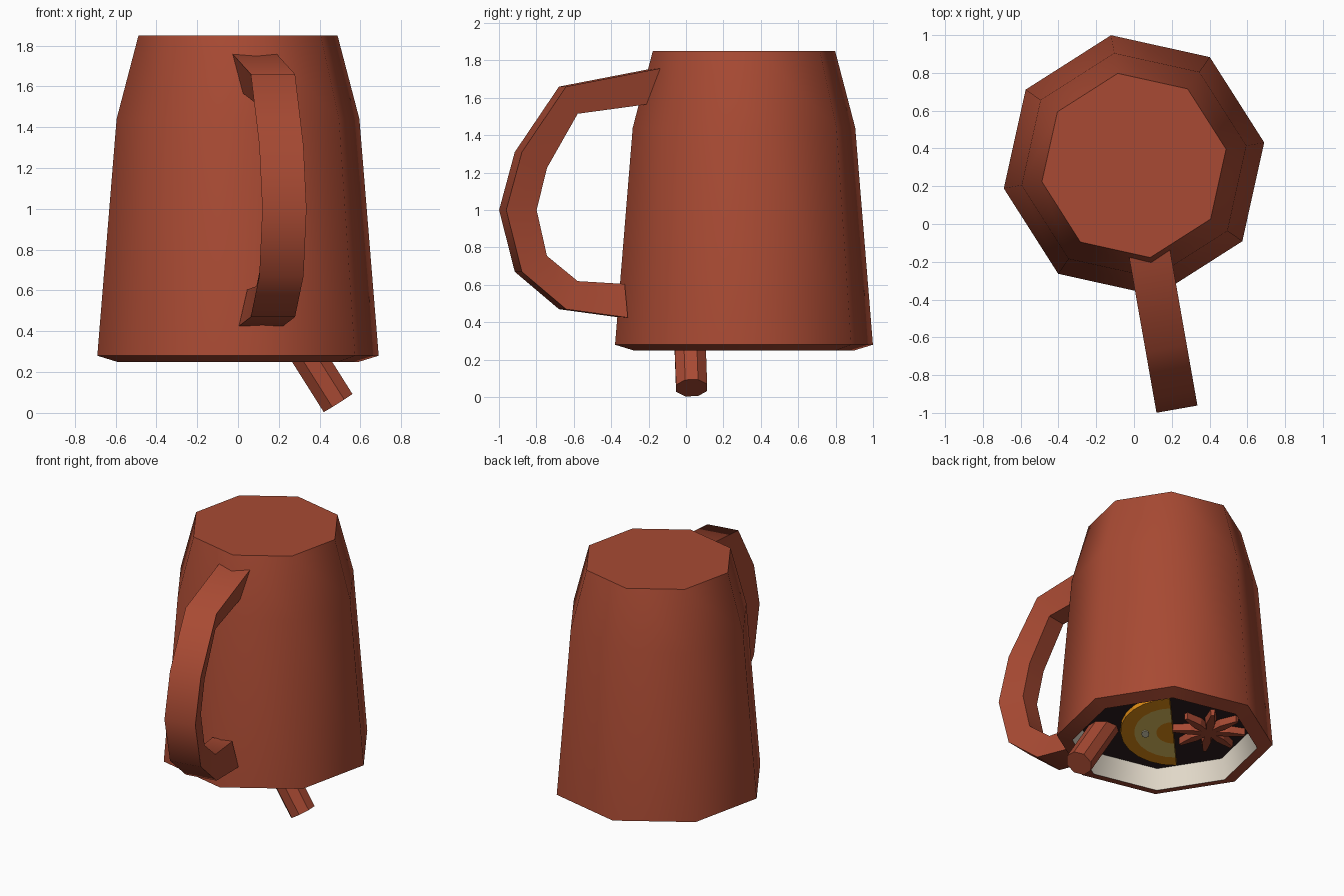
import bpy, bmesh, math
from mathutils import Vector

if "Cube" in bpy.data.objects:
    bpy.data.objects.remove(bpy.data.objects["Cube"])


def mat(name, rgb):
    m = bpy.data.materials.new(name)
    lin = [((c / 255 + 0.055) / 1.055) ** 2.4 if c > 10 else c / 3295 for c in rgb]
    m.diffuse_color = (*lin, 1)
    m.use_nodes = True
    m.node_tree.nodes["Principled BSDF"].inputs["Base Color"].default_value = m.diffuse_color
    return m


CLAY = mat("terracotta", (168, 74, 51))
CREAM = mat("cream", (228, 219, 203))
DRINK = mat("dark_drink", (46, 30, 31))
RIND = mat("orange_rind", (232, 146, 22))
PITH = mat("pale_yellow", (235, 200, 100))
SEED = mat("off_white", (225, 218, 190))

AXIS_Y = 0.31
TURN = math.radians(10)


def finish(name, bm, mats, smooth=None):
    me = bpy.data.meshes.new(name)
    bm.to_mesh(me)
    bm.free()
    for m in mats:
        me.materials.append(m)
    ob = bpy.data.objects.new(name, me)
    bpy.context.collection.objects.link(ob)
    if smooth:
        bpy.ops.object.select_all(action='DESELECT')
        bpy.context.view_layer.objects.active = ob
        ob.select_set(True)
        bpy.ops.object.shade_smooth_by_angle(angle=math.radians(smooth))
    return ob


def loft(bm, rings, mat_ids=None, cap_start=True, cap_end=True):
    """Bridge equal-length rings of points into a skin."""
    vs = [[bm.verts.new(p) for p in r] for r in rings]
    n = len(vs[0])
    for k in range(len(vs) - 1):
        for i in range(n):
            j = (i + 1) % n
            f = bm.faces.new((vs[k][i], vs[k][j], vs[k + 1][j], vs[k + 1][i]))
            f.material_index = mat_ids[k] if mat_ids else 0
    if cap_start:
        bm.faces.new(vs[0][::-1])
    if cap_end:
        f = bm.faces.new(vs[-1])
        f.material_index = mat_ids[-1] if mat_ids else 0


def octagon(r, z):
    return [(r * math.cos(TURN + i * math.pi / 4),
             AXIS_Y + r * math.sin(TURN + i * math.pi / 4), z) for i in range(8)]


# Upturned mug: closed foot on top, cream lining, drink surface inside
profile = [(0.495, 1.85), (0.604, 1.44), (0.70, 0.28), (0.60, 0.25), (0.57, 0.395)]
bm = bmesh.new()
loft(bm, [octagon(r, z) for r, z in profile], [0, 0, 0, 1, 2])
bmesh.ops.recalc_face_normals(bm, faces=bm.faces)
finish("mug_body", bm, [CLAY, CREAM, DRINK], 50)

# Handle: trapezoid section swept along a path in the plane of one mug corner
out_dir = Vector((math.cos(math.radians(280)), math.sin(math.radians(280)), 0))
side = Vector((-out_dir.y, out_dir.x, 0))
outer = [(0.46, 1.76), (0.985, 1.66), (1.225, 1.31), (1.31, 1.0),
         (1.225, 0.67), (0.985, 0.47), (0.65, 0.425)]
inner = [(0.54, 1.565), (0.915, 1.515), (1.082, 1.225), (1.138, 1.0),
         (1.082, 0.755), (0.915, 0.62), (0.66, 0.605)]
rings = []
for o, n in zip(outer, inner):
    ring = []
    for (s, z), w in ((o, 0.11), (o, -0.11), (n, -0.07), (n, 0.07)):
        ring.append(Vector((0, AXIS_Y, z)) + out_dir * s + side * w)
    rings.append(ring)
bm = bmesh.new()
loft(bm, rings)
bmesh.ops.recalc_face_normals(bm, faces=bm.faces)
finish("handle", bm, [CLAY], 50)

# Cinnamon stick leaning out of the drink
axis = Vector((-0.53, -0.03, 0.84)).normalized()
u = Vector((0, 1, 0)).cross(axis).normalized()
v = axis.cross(u)
tip = Vector((0.49, 0.03, 0.049))
bm = bmesh.new()
loft(bm, [[tip + axis * d + 0.09 * (u * math.cos(a) + v * math.sin(a))
           for a in [(i + 0.5) * math.pi / 4 for i in range(8)]] for d in (0, 0.6)])
bmesh.ops.recalc_face_normals(bm, faces=bm.faces)
finish("cinnamon_stick", bm, [CLAY])

# Half orange slice floating on the drink, in rings of rind, pith and flesh
ang = math.radians(-43)
across = Vector((math.cos(ang), math.sin(ang), 0))
along = Vector((-across.y, across.x, 0))
mid = Vector((-0.07, 0.31, 0))


def arc(k, z):
    pts = []
    for i in range(13):
        a = -math.pi / 2 + math.pi * i / 12
        pts.append(mid + k * (across * 0.34 * math.cos(a) + along * 0.43 * math.sin(a))
                   + Vector((0, 0, z)))
    return pts


bm = bmesh.new()
loft(bm, [arc(1, 0.40), arc(1, 0.365), arc(0.74, 0.36), arc(0.32, 0.36)],
     [0, 0, 1, 0], cap_start=False)
bmesh.ops.recalc_face_normals(bm, faces=bm.faces)
finish("orange_slice", bm, [RIND, PITH])

# Pale pip on the slice
bm = bmesh.new()
loft(bm, [[mid + across * (0.18 + 0.025 * math.cos(a)) + along * 0.045 * math.sin(a)
           + Vector((0, 0, z)) for a in [i * math.pi / 4 for i in range(8)]]
          for z in (0.362, 0.354)])
bmesh.ops.recalc_face_normals(bm, faces=bm.faces)
finish("pip", bm, [SEED])

# Star anise: eight tapered arms around a hub
centre = Vector((-0.24, 0.465, 0))
bm = bmesh.new()
for i in range(8):
    a = i * math.pi / 4 + 0.2
    d = Vector((math.cos(a), math.sin(a), 0))
    p = Vector((-d.y, d.x, 0))
    rings = []
    for s, w in ((0.0, 0.02), (0.12, 0.04), (0.235, 0.015)):
        rings.append([centre + d * s + p * w * k + Vector((0, 0, z))
                      for k, z in ((-1, 0.40), (1, 0.40), (0.7, 0.35), (-0.7, 0.35))])
    loft(bm, rings)
bmesh.ops.recalc_face_normals(bm, faces=bm.faces)
finish("star_anise", bm, [CLAY])
